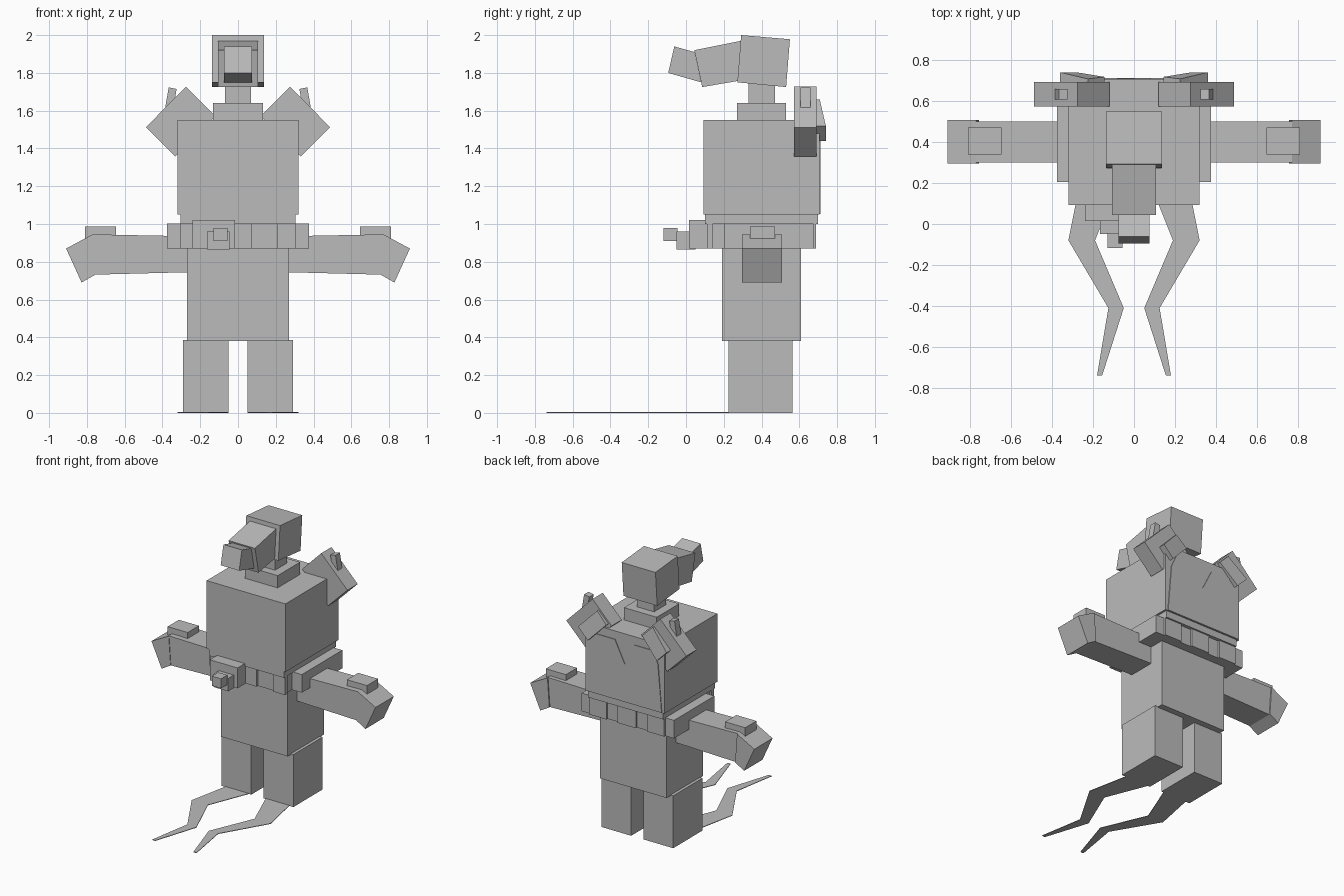
import bpy
import bmesh
from mathutils import Vector

cube = bpy.data.objects.get("Cube")
if cube:
    bpy.data.objects.remove(cube, do_unlink=True)

grey = bpy.data.materials.new("plain_grey")
grey.use_nodes = True
COLOUR = (0.5, 0.5, 0.5, 1)
grey.diffuse_color = COLOUR
grey.node_tree.nodes["Principled BSDF"].inputs["Base Color"].default_value = COLOUR


def loft(name, start, end):
    """Solid joining two matching outlines of 3D points."""
    bm = bmesh.new()
    a = [bm.verts.new(p) for p in start]
    b = [bm.verts.new(p) for p in end]
    bm.faces.new(a)
    bm.faces.new(b)
    for i in range(len(a)):
        j = (i + 1) % len(a)
        bm.faces.new((a[i], a[j], b[j], b[i]))
    bmesh.ops.recalc_face_normals(bm, faces=bm.faces)
    mesh = bpy.data.meshes.new(name)
    bm.to_mesh(mesh)
    bm.free()
    mesh.materials.append(grey)
    obj = bpy.data.objects.new(name, mesh)
    bpy.context.collection.objects.link(obj)
    return obj


def prism(name, axis, outline, low, high):
    """Extrude a 2D outline along an axis (0 = x, 1 = y, 2 = z)."""
    def place(p, d):
        q = list(p)
        q.insert(axis, d)
        return Vector(q)
    return loft(name, [place(p, low) for p in outline], [place(p, high) for p in outline])


def box(name, x, y, z):
    return prism(name, 2, [(x[0], y[0]), (x[1], y[0]), (x[1], y[1]), (x[0], y[1])], *z)


def mirrored(obj):
    """Copy a left part to the right side."""
    twin = obj.copy()
    twin.data = obj.data.copy()
    twin.name = obj.name.replace("left", "right")
    bm = bmesh.new()
    bm.from_mesh(twin.data)
    for v in bm.verts:
        v.co.x = -v.co.x
    bmesh.ops.reverse_faces(bm, faces=bm.faces)
    bm.to_mesh(twin.data)
    bm.free()
    bpy.context.collection.objects.link(twin)


# Trunk, neck and belt core
box("hips", (-.27, .27), (.19, .61), (.38, .87))
box("torso", (-.32, .32), (.093, .707), (1.05, 1.55))
box("waist", (-.305, .305), (.10, .70), (1.0, 1.05))
box("belt", (-.295, .295), (.125, .675), (.87, 1.0))
box("collar", (-.133, .133), (.27, .53), (1.55, 1.64))
box("neck", (-.07, .07), (.33, .47), (1.64, 1.78))

# Belt pouches and stacked buckle
for i, x in enumerate([(-.305, -.21), (-.07, .075), (.21, .305)]):
    box(f"front_pouch_{i + 1}", x, (.11, .14), (.87, 1.0))
for i, x in enumerate([(-.305, -.165), (-.075, .075), (.165, .305)]):
    box(f"back_pouch_{i + 1}", x, (.66, .688), (.87, 1.0))
box("buckle", (-.24, -.015), (.015, .125), (.87, 1.02))
box("buckle_knob", (-.165, -.045), (-.05, .05), (.865, .96))
box("buckle_tip", (-.13, -.055), (-.118, -.045), (.91, .98))

# Head and two-step snout
prism("head", 0, [(.292, 2.0), (.55, 1.978), (.53, 1.725), (.272, 1.75)], -.137, .137)
prism("snout", 0, [(.044, 1.92), (.292, 1.97), (.29, 1.76), (.086, 1.725)], -.107, .107)
prism("snout_tip", 0, [(-.062, 1.94), (-.094, 1.80), (.08, 1.75), (.046, 1.91)], -.075, .075)

# Raised panel on the back
half = [(.30, 1.052), (.27, 1.40), (.23, 1.49), (.08, 1.49)]
panel = half + [(0, 1.33)] + [(-x, z) for x, z in reversed(half)]
prism("back_panel", 1, panel, .705, .712)

# Paired parts
left_parts = [
    box("left_leg", (.05, .292), (.225, .565), (0, .385)),
    box("left_side_pouch", (.29, .375), (.205, .675), (.87, 1.003)),
    prism("left_arm", 1, [(.25, .935), (.77, .945), (.755, .732), (.25, .745)], .30, .50),
    prism("left_hand", 1, [(.77, .945), (.91, .87), (.828, .69), (.755, .732)], .296, .508),
    box("left_wrist_block", (.647, .81), (.34, .47), (.92, .987)),
    prism("left_shoulder_pad", 1,
          [(.275, 1.727), (.488, 1.512), (.332, 1.357), (.12, 1.57)], .573, .692),
    prism("left_shoulder_spike", 1,
          [(.325, 1.715), (.367, 1.723), (.388, 1.60), (.345, 1.60)], .607, .658),
    prism("left_ground_tendril", 2,
          [(.25, .27), (.26, .22), (.32, -.08), (.125, -.41), (.18, -.738),
           (.155, -.738), (.05, -.41), (.19, -.08), (.07, .22), (.05, .27)], 0, .004),
]
# Tilted plate on the back of the shoulder pad
plate = [(.225, 1.66, .708), (.36, 1.52, .74), (.28, 1.44, .74), (.145, 1.58, .718)]
left_parts.append(loft("left_pad_plate", [(x, .68, z) for x, z, y in plate],
                       [(x, y, z) for x, z, y in plate]))
for part in left_parts:
    mirrored(part)
